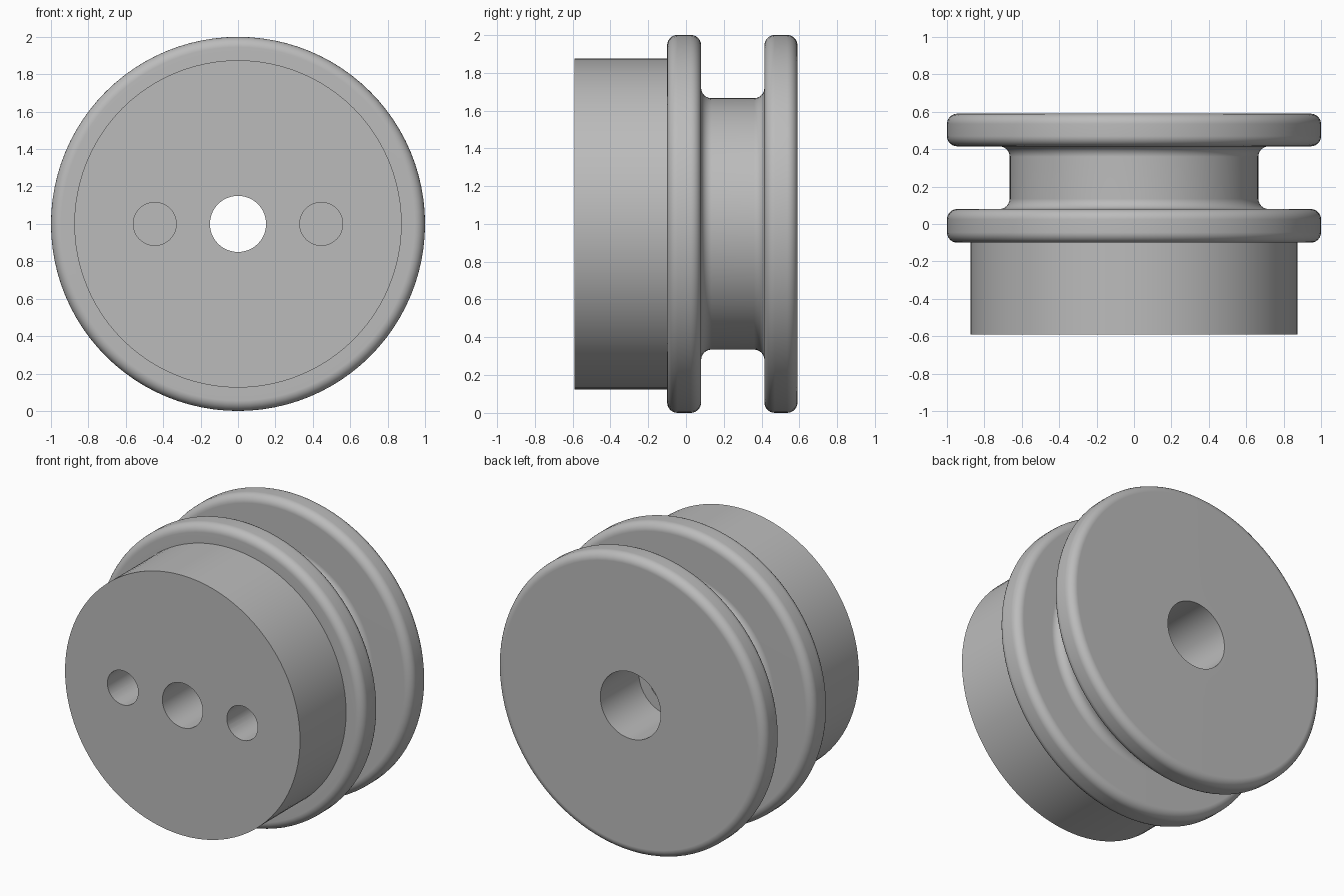
import bpy, bmesh
from math import sin, cos, pi, radians
from mathutils import Matrix, Vector

cube = bpy.data.objects.get("Cube")
if cube:
    bpy.data.objects.remove(cube, do_unlink=True)

SEGMENTS = 96
FILLET = 0.055
CENTRE = Vector((0, 0, 1))

grey = bpy.data.materials.new("plain_grey")
grey.use_nodes = True
colour = (0.5, 0.5, 0.5, 1)
grey.diffuse_color = colour
grey.node_tree.nodes["Principled BSDF"].inputs["Base Color"].default_value = colour


def arc(r, y, start, end, steps=6):
    """Quarter-round points (radius, y) about a corner centre."""
    angles = [radians(start + (end - start) * i / steps) for i in range(steps + 1)]
    return [(r + FILLET * cos(a), y + FILLET * sin(a)) for a in angles]


def flange(y0, y1):
    """Rim with both outer corners rounded."""
    r = 1 - FILLET
    return arc(r, y0 + FILLET, -90, 0) + arc(r, y1 - FILLET, 0, 90)


# Outline: front bore, hub, flange, groove, flange, wide rear bore
groove = 0.665 + FILLET
profile = [(0.15, -0.59), (0.875, -0.59), (0.875, -0.1)]
profile += flange(-0.1, 0.08)
profile += arc(groove, 0.08 + FILLET, 270, 180)
profile += arc(groove, 0.415 - FILLET, 180, 90)
profile += flange(0.415, 0.59)
profile += [(0.225, 0.59), (0.225, 0.18), (0.15, 0.18)]

bm = bmesh.new()
verts = [bm.verts.new((r, y, 1)) for r, y in profile]
edges = [bm.edges.new((a, b)) for a, b in zip(verts, verts[1:] + verts[:1])]
bmesh.ops.spin(bm, geom=verts + edges, cent=CENTRE, axis=(0, 1, 0),
               angle=2 * pi, steps=SEGMENTS, use_merge=True)
bmesh.ops.remove_doubles(bm, verts=bm.verts, dist=1e-5)
bmesh.ops.recalc_face_normals(bm, faces=bm.faces)
mesh = bpy.data.meshes.new("grooved_wheel")
bm.to_mesh(mesh)
bm.free()
wheel = bpy.data.objects.new("grooved_wheel", mesh)
bpy.context.collection.objects.link(wheel)
mesh.materials.append(grey)

# Two blind pin holes in the hub face
bm = bmesh.new()
for side in (-1, 1):
    place = Matrix.Translation((side * 0.445, -0.6, 1)) @ Matrix.Rotation(pi / 2, 4, 'X')
    bmesh.ops.create_cone(bm, cap_ends=True, segments=48, radius1=0.115,
                          radius2=0.115, depth=1, matrix=place)
mesh = bpy.data.meshes.new("pin_hole_cutter")
bm.to_mesh(mesh)
bm.free()
mesh.materials.append(grey)
cutter = bpy.data.objects.new("pin_hole_cutter", mesh)
cutter.hide_render = True
bpy.context.collection.objects.link(cutter)

cut = wheel.modifiers.new("pin_holes", 'BOOLEAN')
cut.operation = 'DIFFERENCE'
cut.solver = 'EXACT'
cut.object = cutter
bpy.ops.object.select_all(action='DESELECT')
bpy.context.view_layer.objects.active = wheel
wheel.select_set(True)
bpy.ops.object.modifier_apply(modifier=cut.name)
bpy.data.objects.remove(cutter, do_unlink=True)

# Smooth rounds, crisp corners, flat discs
bpy.ops.object.shade_smooth_by_angle(angle=radians(30))
weighted = wheel.modifiers.new("flat_discs", 'WEIGHTED_NORMAL')
weighted.keep_sharp = True
